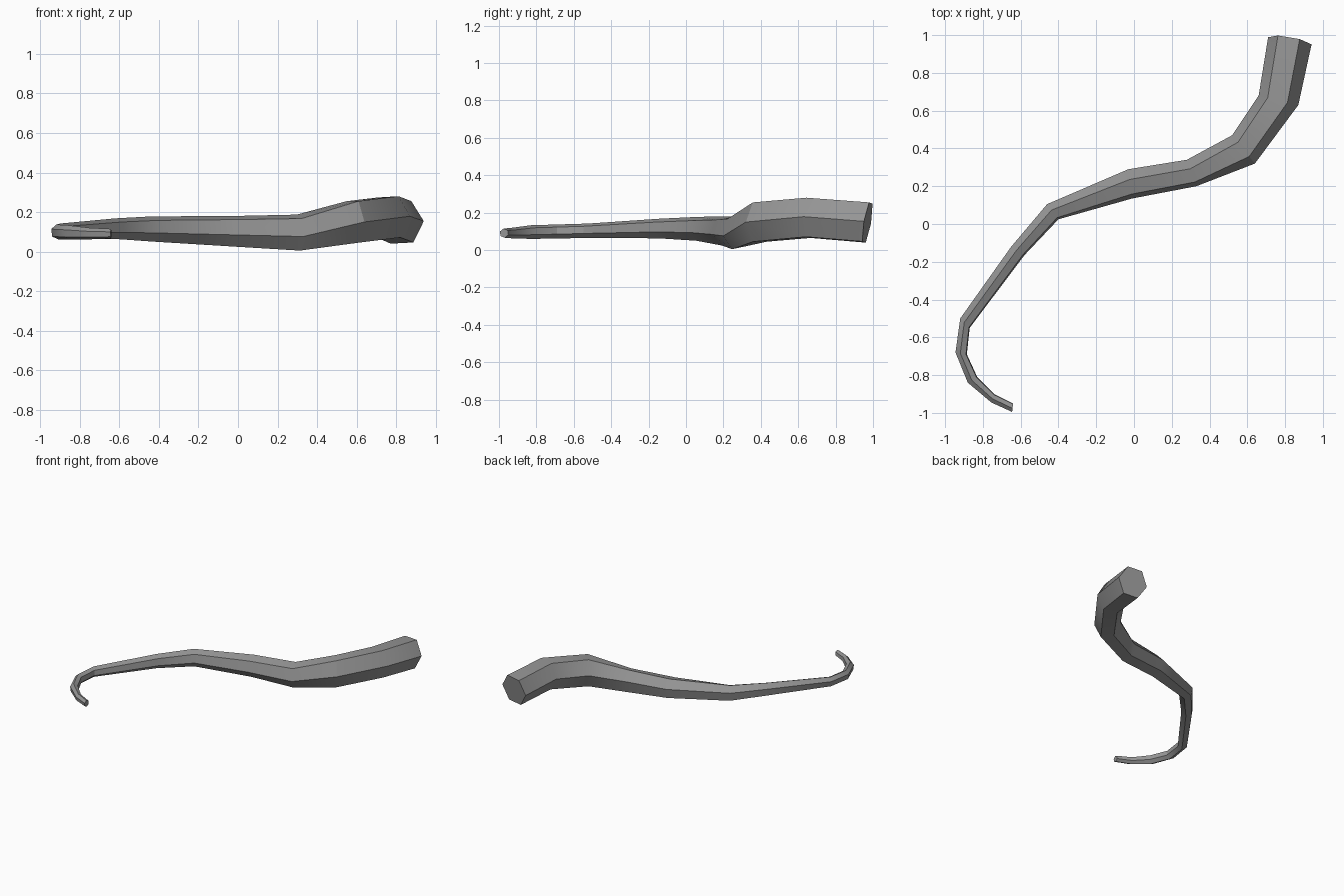
import bpy, bmesh
from math import radians, sin, cos
from mathutils import Vector

cube = bpy.data.objects.get("Cube")
if cube:
    bpy.data.objects.remove(cube, do_unlink=True)

# Matte grey skin
grey = bpy.data.materials.new("matte grey")
grey.use_nodes = True
tone = (0.3, 0.3, 0.3, 1)
grey.diffuse_color = tone
grey.node_tree.nodes["Principled BSDF"].inputs["Base Color"].default_value = tone

# Cross-sections from thick root to thin tip:
# left x, left y, right x, right y, bottom z, top z, roll in degrees
SECTIONS = [
    (.71, .99, .94, .95, .04, .255, 3),
    (.66, .68, .87, .63, .065, .28, 3),
    (.52, .47, .64, .32, .045, .255, 0),
    (.28, .34, .33, .20, .005, .187, -12),
    (-.03, .29, -.01, .135, .025, .18, -13),
    (-.46, .105, -.40, .025, .05, .178, -18),
    (-.65, -.12, -.58, -.165, .063, .168, -20),
    (-.92, -.50, -.87, -.55, .065, .142, -22),
    (-.945, -.68, -.885, -.69, .062, .137, -22),
    (-.88, -.84, -.83, -.81, .06, .133, -22),
    (-.755, -.945, -.74, -.90, .062, .12, -22),
    (-.645, -.995, -.64, -.95, .066, .115, -22),
]
SIDES = 6


def make_ring(bm, section, lean=0):
    """Hexagonal ring fitted to the section's width and height."""
    lx, ly, rx, ry, low, high, roll = section
    left, right = Vector((lx, ly, 0)), Vector((rx, ry, 0))
    center = (left + right) / 2 + Vector((0, 0, (low + high) / 2))
    side = (right - left) / 2
    up = Vector((0, lean, (high - low) / 2))
    angles = [radians(roll + i * 360 / SIDES) for i in range(SIDES)]
    wide = max(abs(cos(a)) for a in angles)
    tall = max(abs(sin(a)) for a in angles)
    return [bm.verts.new(center + side * cos(a) / wide + up * sin(a) / tall)
            for a in angles]


# Tapering, winding tail with closed ends
bm = bmesh.new()
rings = [make_ring(bm, s, 0.018 if i == 0 else 0) for i, s in enumerate(SECTIONS)]
for a, b in zip(rings, rings[1:]):
    for i in range(SIDES):
        j = (i + 1) % SIDES
        bm.faces.new((a[i], a[j], b[j], b[i]))
bm.faces.new(rings[0])
bm.faces.new(rings[-1])
bmesh.ops.recalc_face_normals(bm, faces=bm.faces)

mesh = bpy.data.meshes.new("tail")
bm.to_mesh(mesh)
bm.free()
mesh.materials.append(grey)
tail = bpy.data.objects.new("tail", mesh)
bpy.context.collection.objects.link(tail)

# Soft along the length, crisp along the ridges
bpy.ops.object.select_all(action='DESELECT')
tail.select_set(True)
bpy.context.view_layer.objects.active = tail
bpy.ops.object.shade_smooth_by_angle(angle=radians(30))
